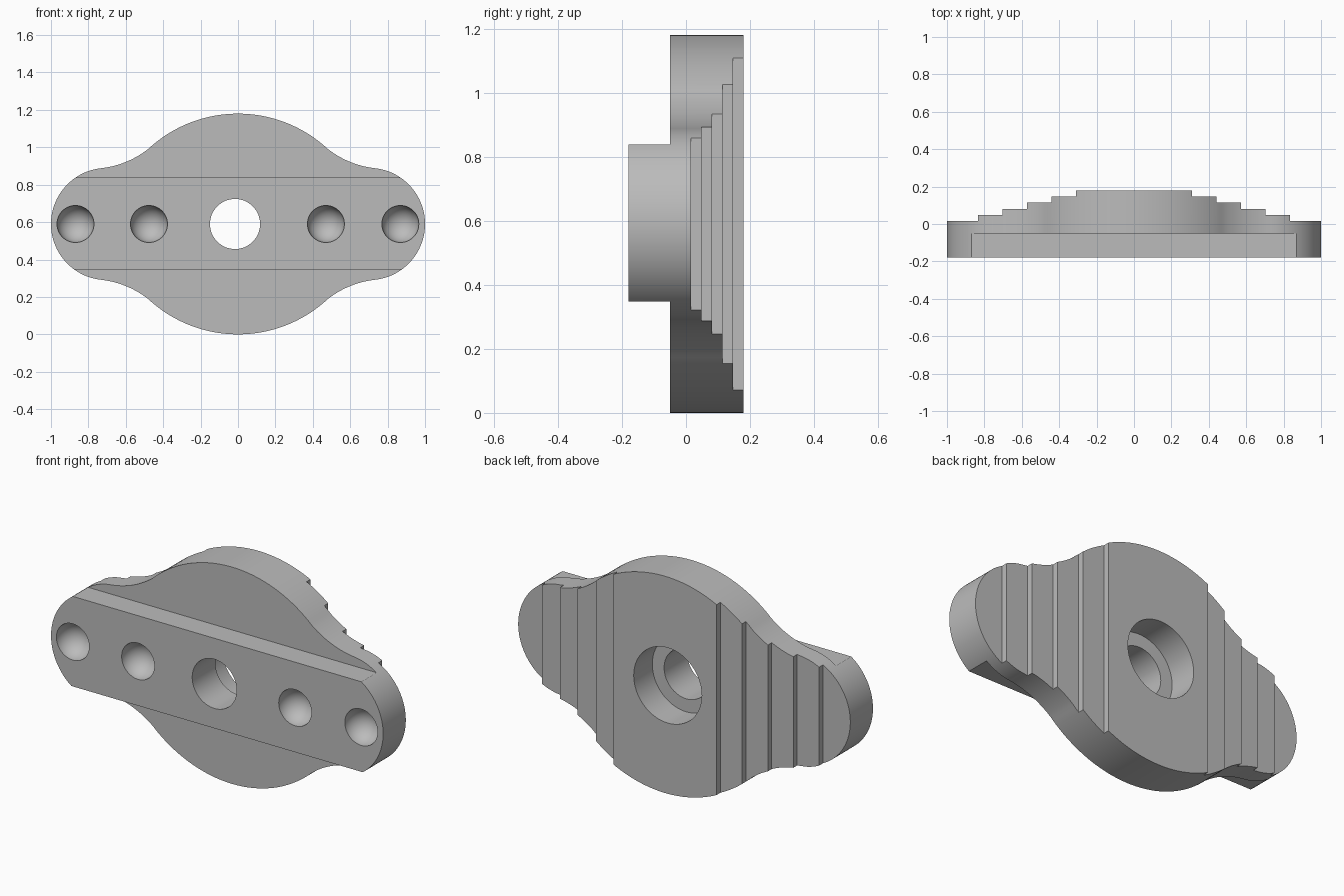
import bpy, bmesh, math
from mathutils import Matrix

if "Cube" in bpy.data.objects:
    bpy.data.objects.remove(bpy.data.objects["Cube"])

ZC = 0.59          # height of the long axis
grey = bpy.data.materials.new("plain grey")
grey.diffuse_color = (0.5, 0.5, 0.5, 1)
grey.use_nodes = True
grey.node_tree.nodes["Principled BSDF"].inputs["Base Color"].default_value = grey.diffuse_color


def make(name, bm):
    bmesh.ops.recalc_face_normals(bm, faces=bm.faces)
    me = bpy.data.meshes.new(name)
    bm.to_mesh(me)
    bm.free()
    me.materials.append(grey)
    ob = bpy.data.objects.new(name, me)
    bpy.context.collection.objects.link(ob)
    return ob


def cut(target, bm):
    """Subtract a solid from the target and discard the cutter."""
    tool = make("cutter", bm)
    tool.hide_render = True
    mod = target.modifiers.new("cut", 'BOOLEAN')
    mod.operation, mod.solver, mod.object = 'DIFFERENCE', 'EXACT', tool
    bpy.context.view_layer.objects.active = target
    bpy.ops.object.modifier_apply(modifier=mod.name)
    bpy.data.objects.remove(tool)


def box(x0, x1, y0, y1, z0, z1):
    bm = bmesh.new()
    m = Matrix.Translation(((x0 + x1) / 2, (y0 + y1) / 2, (z0 + z1) / 2))
    bmesh.ops.create_cube(bm, size=1, matrix=m @ Matrix.Diagonal((x1 - x0, y1 - y0, z1 - z0, 1)))
    return bm


def bore(x, r, y0, y1):
    bm = bmesh.new()
    m = Matrix.Translation((x, (y0 + y1) / 2, ZC)) @ Matrix.Rotation(math.pi / 2, 4, 'X')
    bmesh.ops.create_cone(bm, cap_ends=True, segments=64, radius1=r, radius2=r, depth=y1 - y0, matrix=m)
    return bm


def ball(x, r, y):
    bm = bmesh.new()
    m = Matrix.Translation((x, y, ZC)) @ Matrix.Rotation(math.pi / 2, 4, 'X')
    bmesh.ops.create_uvsphere(bm, u_segments=48, v_segments=25, radius=r, matrix=m)
    return bm


def arc(cx, cz, r, a0, a1, n):
    return [(cx + r * math.cos(math.radians(a0 + (a1 - a0) * i / n)),
             cz + r * math.sin(math.radians(a0 + (a1 - a0) * i / n))) for i in range(n + 1)]


# Outline quarter: broad middle arc, hollow shoulder, round end; mirrored twice
quarter = (arc(0, 0.475, 0.705, 90, 49.1, 20)
           + arc(0.788, 1.385, 0.5, 229.1, 263.7, 14)[1:]
           + arc(0.70, 0.59, 0.30, 83.7, 0, 28)[1:])
half = quarter + [(x, 2 * ZC - z) for x, z in quarter[-2::-1]]
outline = half + [(-x, z) for x, z in half[-2:0:-1]]

# Plate body, extruded front to back
bm = bmesh.new()
face = bm.faces.new([bm.verts.new((x, -0.18, z)) for x, z in outline])
ext = bmesh.ops.extrude_face_region(bm, geom=[face])
bmesh.ops.translate(bm, vec=(0, 0.36, 0), verts=[v for v in ext["geom"] if isinstance(v, bmesh.types.BMVert)])
body = make("stepped_flange", bm)

# Front bar left standing between two shoulder cuts
cut(body, box(-2, 2, -1, -0.05, 0.838, 2))
cut(body, box(-2, 2, -1, -0.05, -1, 0.348))

# Back steps descending to both ends
for x, y in ((0.31, 0.147), (0.44, 0.114), (0.573, 0.081), (0.703, 0.048), (0.835, 0.015)):
    cut(body, box(x, 2, y, 1, -1, 2))
    cut(body, box(-2, -x, y, 1, -1, 2))

# Centre hole with wide recess from the back
cut(body, bore(-0.016, 0.134, -1, 1))
cut(body, bore(-0.016, 0.205, 0.02, 1))

# Round dimples along the bar
for x in (-0.869, -0.476, 0.47, 0.868):
    cut(body, ball(x, 0.099, -0.18))

bpy.ops.object.select_all(action='DESELECT')
body.select_set(True)
bpy.context.view_layer.objects.active = body
bpy.ops.object.shade_smooth_by_angle(angle=math.radians(30))
